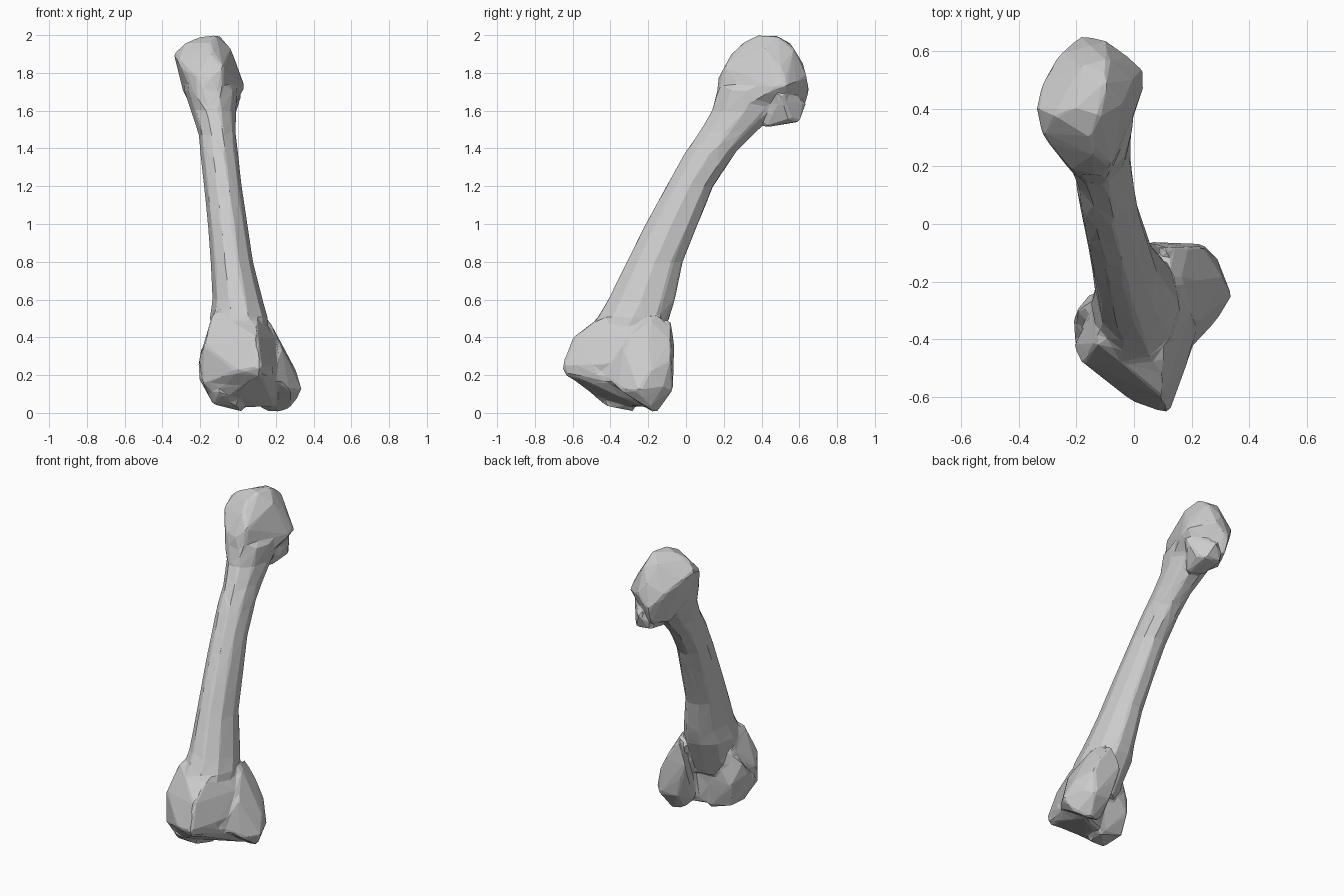
import bpy
import bmesh
from math import cos, sin, pi
from mathutils import Vector

default_cube = bpy.data.objects.get("Cube")
if default_cube:
    bpy.data.objects.remove(default_cube, do_unlink=True)

# One plain bone colour
bone_grey = bpy.data.materials.new("bone_grey")
bone_grey.use_nodes = True
colour = (0.6, 0.6, 0.6, 1)
bone_grey.diffuse_color = colour
bone_grey.node_tree.nodes["Principled BSDF"].inputs["Base Color"].default_value = colour

SIDES = 10


def add_hull(bm, points):
    """Add the closed convex lump that wraps the given points."""
    verts = [bm.verts.new(Vector(point)) for point in points]
    result = bmesh.ops.convex_hull(bm, input=verts, use_existing_faces=False)
    loose = {item for item in result["geom_interior"] if isinstance(item, bmesh.types.BMVert)}
    bmesh.ops.delete(bm, geom=list(loose), context='VERTS')


def add_loft(bm, sections):
    """Bridge oval horizontal sections given as height, x range, y range."""
    rings = []
    for height, left, right, front, back in sections:
        ring = []
        for step in range(SIDES):
            angle = 2 * pi * step / SIDES
            x = (left + right) / 2 + cos(angle) * (right - left) / 2
            y = (front + back) / 2 + sin(angle) * (back - front) / 2
            ring.append(bm.verts.new((x, y, height)))
        rings.append(ring)
    for lower, upper in zip(rings, rings[1:]):
        for step in range(SIDES):
            following = (step + 1) % SIDES
            bm.faces.new((lower[step], lower[following], upper[following], upper[step]))
    bm.faces.new(list(reversed(rings[0])))
    bm.faces.new(rings[-1])


# Shaft, flaring at both ends
shaft = [
    (.25, -.1, .16, -.54, -.2),
    (.5, -.15, .16, -.48, -.08),
    (.6, -.135, .13, -.42, -.05),
    (.8, -.145, .08, -.32, -.01),
    (1, -.16, .05, -.22, .07),
    (1.2, -.18, .02, -.11, .15),
    (1.38, -.2, 0, -.01, .27),
    (1.48, -.21, -.01, .06, .37),
    (1.6, -.25, -.01, .13, .5),
    (1.72, -.29, 0, .16, .55),
]

# Rounded upper head
head = [
    (-.12, .38, 2), (-.2, .4, 1.99), (-.1, .48, 2), (-.28, .38, 1.96),
    (-.34, .4, 1.9), (-.32, .49, 1.87), (-.32, .31, 1.87),
    (-.14, .17, 1.77), (-.22, .19, 1.78), (-.08, .2, 1.83),
    (-.14, .24, 1.9), (-.15, .3, 1.96), (-.04, .42, 1.93),
    (-.18, .55, 1.96), (-.09, .57, 1.93), (-.15, .62, 1.85),
    (-.26, .59, 1.8), (-.18, .655, 1.7), (-.1, .64, 1.78),
    (-.02, .58, 1.75), (.035, .53, 1.73), (.035, .48, 1.72),
    (0, .5, 1.83), (-.29, .42, 1.7), (-.21, .17, 1.64),
    (-.09, .16, 1.64), (-.02, .3, 1.62), (-.18, .62, 1.6),
    (-.23, .5, 1.58), (-.12, .4, 1.53),
]

# Lobe hanging from the rear of the head
rear_lobe = [
    (-.17, .6, 1.55), (-.06, .6, 1.54), (-.02, .55, 1.56),
    (-.16, .45, 1.52), (-.06, .42, 1.51), (.02, .5, 1.68),
    (-.1, .64, 1.65), (-.2, .5, 1.65), (-.1, .38, 1.6),
]

# Flared front block with the forward ridge
front_block = [
    (-.13, -.41, .54), (.1, -.46, .5), (.14, -.15, .5), (-.1, -.2, .5),
    (.12, -.66, .25), (.1, -.6, .4), (0, -.62, .22), (-.18, -.48, .36),
    (-.19, -.47, .15), (-.21, -.42, .27), (-.13, -.42, .07),
    (.12, -.64, .2), (.18, -.5, .25), (.2, -.3, .4), (.24, -.3, .25),
    (.09, -.42, .12),
]

# Sloping underside that joins the two knuckles
underside = [
    (.12, -.63, .21), (.18, -.5, .22), (.25, -.3, .14), (.2, -.22, .03),
    (.08, -.24, .06), (0, -.28, .03), (-.1, -.42, .05), (-.16, -.47, .12),
    (-.03, -.5, .1), (0, -.24, .3), (.15, -.22, .3),
]

# Knuckle on the right side
right_knuckle = [
    (-.21, -.33, .27), (-.2, -.3, .35), (-.15, -.24, .2), (-.13, -.26, .42),
    (-.14, -.28, .06), (.03, -.27, .005), (0, -.42, .035), (-.13, -.43, .045),
    (-.21, -.42, .19), (.03, -.25, .2), (0, -.25, .4), (-.1, -.51, .11),
]

# Larger knuckle on the left side
left_knuckle = [
    (.2, -.16, -.005), (.13, -.18, .015), (.28, -.2, .025), (.34, -.25, .12),
    (.31, -.19, .22), (.29, -.12, .14), (.24, -.07, .12), (.12, -.08, .13),
    (.24, -.08, .28), (.19, -.08, .38), (.05, -.06, .35), (.1, -.08, .5),
    (.16, -.2, .5), (.08, -.2, .07), (.18, -.45, .2), (.28, -.35, .12),
    (.23, -.33, .35),
]

bm = bmesh.new()
add_loft(bm, shaft)
for lump in (head, rear_lobe, front_block, underside, right_knuckle, left_knuckle):
    add_hull(bm, lump)
bmesh.ops.recalc_face_normals(bm, faces=bm.faces)

mesh = bpy.data.meshes.new("bone")
bm.to_mesh(mesh)
bm.free()
mesh.materials.append(bone_grey)
bone = bpy.data.objects.new("bone", mesh)
bpy.context.collection.objects.link(bone)

# Fuse the parts into one skin, soften the joins, then cut back to flat facets
fuse = bone.modifiers.new("fuse", 'REMESH')
fuse.mode = 'VOXEL'
fuse.voxel_size = .014
fuse.use_smooth_shade = False

soften = bone.modifiers.new("soften", 'SMOOTH')
soften.factor = .5
soften.iterations = 4

facet = bone.modifiers.new("facet", 'DECIMATE')
facet.ratio = .03
